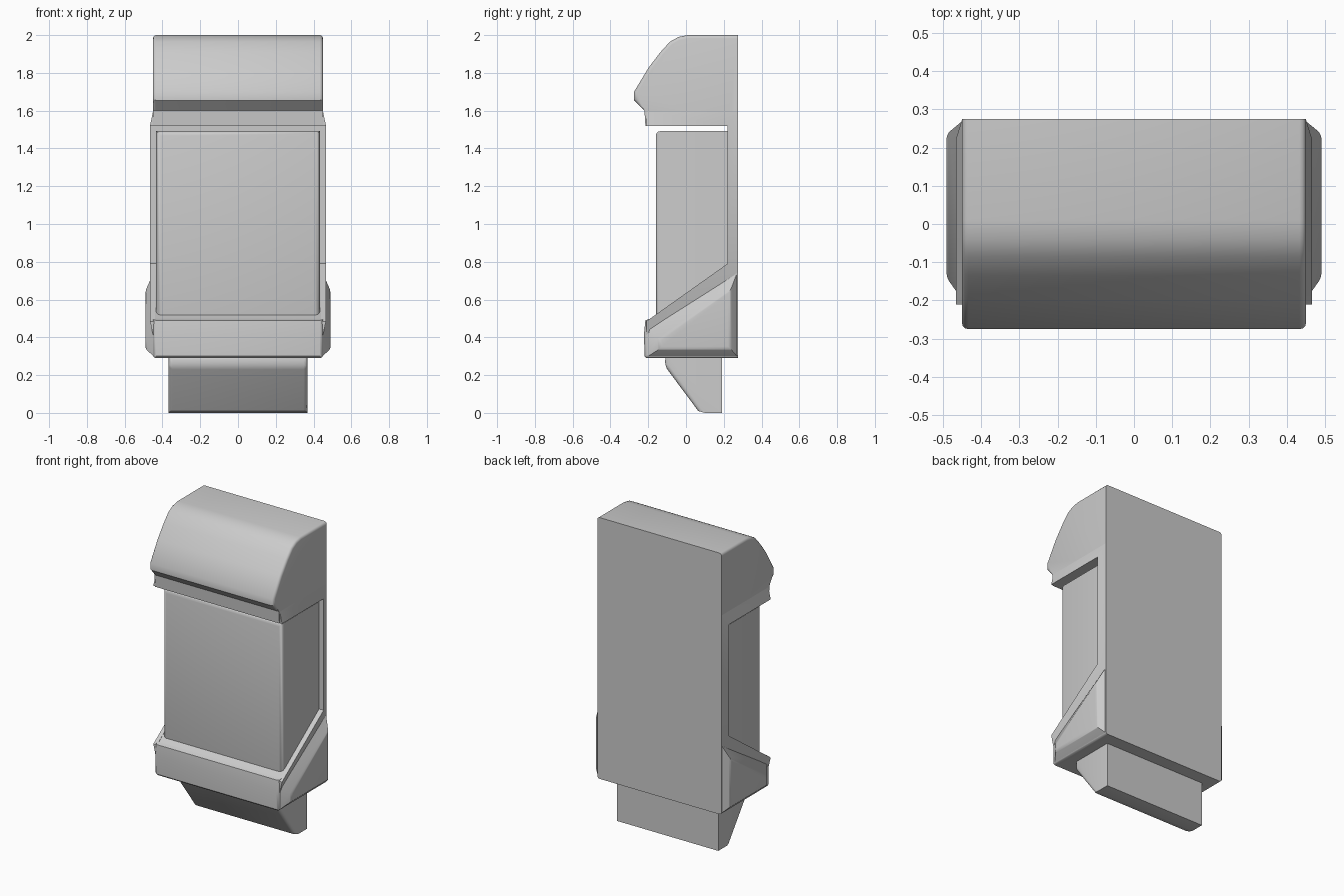
import bpy, bmesh, math

cube = bpy.data.objects.get("Cube")
if cube:
    bpy.data.objects.remove(cube, do_unlink=True)

grey = bpy.data.materials.new("light grey plastic")
grey.use_nodes = True
COLOR = (0.6, 0.6, 0.6, 1)
grey.diffuse_color = COLOR
grey.node_tree.nodes["Principled BSDF"].inputs["Base Color"].default_value = COLOR


def loft(name, rings, closed=True, round_edges=None, radius=0.02):
    """Skin rings of (x, y, z) points, cap both ends, round chosen edges."""
    bm = bmesh.new()
    loops = [[bm.verts.new(p) for p in ring] for ring in rings]
    n = len(rings[0])
    for a, b in zip(loops, loops[1:]):
        for i in range(n):
            j = (i + 1) % n
            bm.faces.new((a[i], a[j], b[j], b[i]))
    bm.faces.new(loops[0])
    bm.faces.new(loops[-1])
    bmesh.ops.recalc_face_normals(bm, faces=bm.faces)
    if round_edges:
        edges = [e for e in bm.edges if round_edges(e)]
        bmesh.ops.bevel(bm, geom=edges, offset=radius, segments=3,
                        profile=0.5, affect='EDGES', clamp_overlap=True)
    mesh = bpy.data.meshes.new(name)
    bm.to_mesh(mesh)
    bm.free()
    mesh.materials.append(grey)
    obj = bpy.data.objects.new(name, mesh)
    bpy.context.collection.objects.link(obj)
    bpy.ops.object.select_all(action='DESELECT')
    obj.select_set(True)
    bpy.context.view_layer.objects.active = obj
    bpy.ops.object.shade_smooth_by_angle(angle=math.radians(35))
    return obj


def at_x(profile, x):
    return [(x, y, z) for y, z in profile]


def extrude(name, profile, half, **kw):
    return loft(name, [at_x(profile, -half), at_x(profile, half)], **kw)


def is_side_edge(e):
    a, b = (v.co for v in e.verts)
    return abs(a.x - b.x) < 0.001


# Housing: hood, back plate and base tray in one C-shaped profile
hood = [(0.275, 2.0), (0.01, 2.0), (-0.04, 1.99), (-0.085, 1.965),
        (-0.135, 1.91), (-0.2, 1.825), (-0.275, 1.70), (-0.275, 1.655),
        (-0.22, 1.60), (-0.215, 1.52)]
tray = [(0.22, 1.52), (0.22, 0.79), (-0.185, 0.50), (-0.215, 0.49),
        (-0.222, 0.42), (-0.22, 0.30), (-0.21, 0.29), (0.275, 0.29)]


def housing_rim(e):
    a, b = (v.co for v in e.verts)
    return (is_side_edge(e) and min(a.y, b.y) < 0.2
            and (min(a.z, b.z) > 1.59 or max(a.z, b.z) < 0.495))


extrude("housing", hood + tray, 0.45, round_edges=housing_rim, radius=0.018)

# Flared lips along the opening, and raised triangular cheeks, on both sides
opening = [(-0.21, 1.52), (0.22, 1.52), (0.22, 0.79), (-0.21, 0.485)]
outer = [(-0.21, 1.60), (0.275, 1.60), (0.275, 0.74), (-0.21, 0.41)]
cheek_base = [(-0.20, 0.30), (-0.20, 0.45), (0.27, 0.74), (0.27, 0.30)]
cheek_top = [(-0.14, 0.34), (-0.14, 0.39), (0.235, 0.65), (0.235, 0.34)]
for side, s in (("left", 1), ("right", -1)):
    rings = []
    for (oy, oz), (iy, iz) in zip(outer, opening):
        rings.append([(s * 0.449, oy, oz), (s * 0.466, iy, iz), (s * 0.44, iy, iz)])
    loft(side + "_flared_lip", rings)
    loft(side + "_cheek", [at_x(cheek_base, s * 0.448), at_x(cheek_top, s * 0.49)],
         round_edges=lambda e: min(abs(v.co.x) for v in e.verts) > 0.48, radius=0.012)

# Front cover standing in the opening
cover = [(0.225, 1.492), (-0.16, 1.492), (-0.16, 0.495), (0.225, 0.495)]
extrude("front_cover", cover, 0.433, radius=0.025,
        round_edges=lambda e: max(v.co.y for v in e.verts) < -0.1)

# Angled outlet underneath
outlet = [(0.19, 0.30), (-0.11, 0.30), (-0.11, 0.245), (0.065, 0.01),
          (0.10, 0.0), (0.19, 0.0)]


def outlet_front(e):
    return (not is_side_edge(e) and max(v.co.y for v in e.verts) < -0.1
            or is_side_edge(e) and -0.1 > min(v.co.y for v in e.verts)
            and max(v.co.y for v in e.verts) < 0.07)


extrude("outlet", outlet, 0.367, round_edges=outlet_front, radius=0.02)
